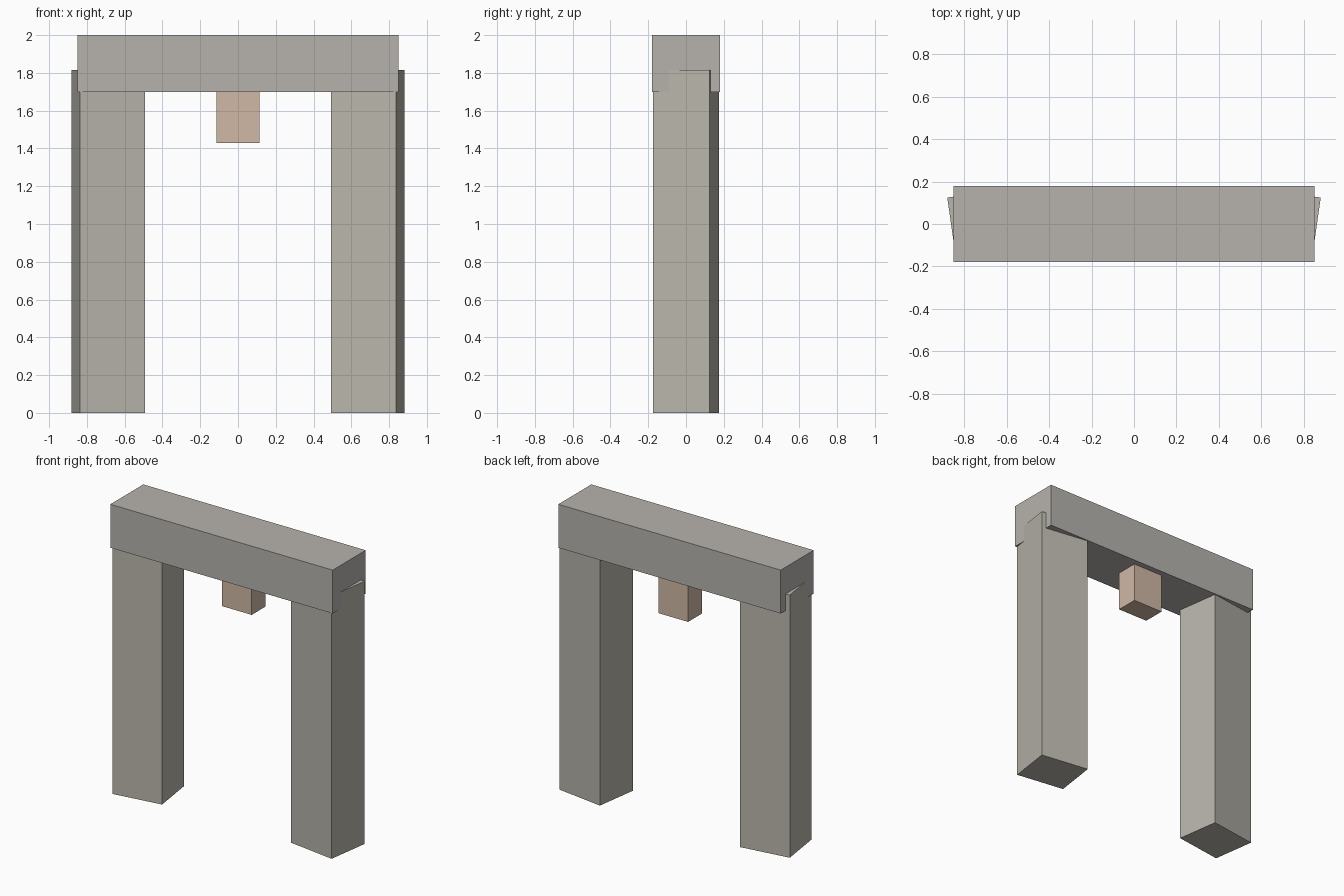
import bpy
import math

cube = bpy.data.objects.get("Cube")
if cube:
    bpy.data.objects.remove(cube, do_unlink=True)


def material(name, rgb):
    mat = bpy.data.materials.new(name)
    mat.use_nodes = True
    mat.diffuse_color = (*rgb, 1)
    mat.node_tree.nodes["Principled BSDF"].inputs["Base Color"].default_value = (*rgb, 1)
    return mat


def block(name, low, high, mat, turn=0):
    """Box between two corners, turned about its own vertical axis."""
    centre = [(a + b) / 2 for a, b in zip(low, high)]
    bpy.ops.mesh.primitive_cube_add(size=1, location=centre)
    obj = bpy.context.object
    obj.name = name
    obj.scale = [b - a for a, b in zip(low, high)]
    obj.rotation_euler.z = math.radians(turn)
    obj.data.materials.append(mat)
    return obj


grey_stone = material("grey stone", (0.47, 0.45, 0.42))
warm_stone = material("warm grey stone", (0.48, 0.465, 0.41))
tan_stone = material("tan stone", (0.63, 0.48, 0.38))

# Lintel across the top
block("lintel", (-0.85, -0.18, 1.70), (0.85, 0.18, 2.0), grey_stone)

# Pillars, turned slightly inward and poking out past the lintel ends
for side, name in ((1, "left_pillar"), (-1, "right_pillar")):
    x = side * 0.687
    block(name, (x - 0.174, -0.151, 0), (x + 0.174, 0.151, 1.815),
          warm_stone, turn=-8.2 * side)

# Small block hanging under the lintel
block("hanging_block", (-0.114, -0.013, 1.43), (0.114, 0.14, 1.75), tan_stone)
